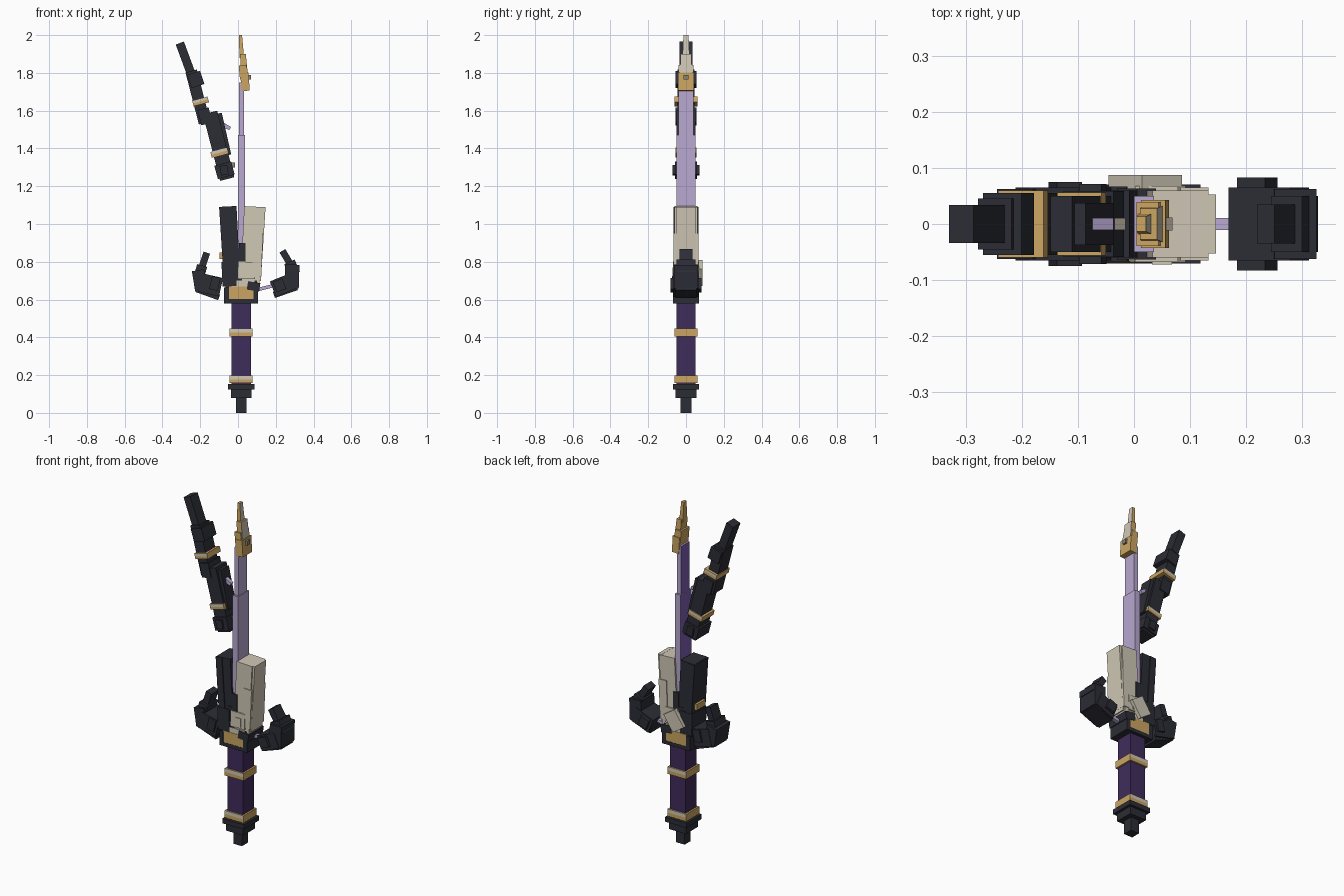
import bpy, bmesh, math
from mathutils import Matrix, Vector

old = bpy.data.objects.get("Cube")
if old:
    bpy.data.objects.remove(old)


def material(name, code):
    """Flat material from an sRGB hex code."""
    srgb = [int(code[i:i + 2], 16) / 255 for i in (0, 2, 4)]
    rgba = [c / 12.92 if c < 0.04 else ((c + 0.055) / 1.055) ** 2.4 for c in srgb] + [1]
    m = bpy.data.materials.new(name)
    m.use_nodes = True
    m.diffuse_color = rgba
    m.node_tree.nodes["Principled BSDF"].inputs["Base Color"].default_value = rgba
    return m


DARK = material("charcoal", "2c2d35")
CREAM = material("cream", "d0c8b6")
GOLD = material("gold", "cba562")
LILAC = material("lilac", "b8a8d0")
PURPLE = material("purple", "7a5cae")
VIOLET = material("deep violet", "3f2c5b")
GREY = material("stud grey", "8c8678")

AXES = {"right": (-1, 0, 0), "left": (1, 0, 0), "front": (0, -1, 0), "back": (0, 1, 0)}


def bar(name, mat, start, end, width, depth, y=0, top=1, paint=None):
    """Box running from start to end in the xz plane; paint recolours single sides."""
    a, b = Vector((start[0], y, start[1])), Vector((end[0], y, end[1]))
    d = b - a
    bm = bmesh.new()
    bmesh.ops.create_cube(bm, size=1)
    for v in bm.verts:
        k = top if v.co.z > 0 else 1
        v.co = Vector((v.co.x * width * k, v.co.y * depth * k, v.co.z * d.length))
    bm.normal_update()
    mesh = bpy.data.meshes.new(name)
    mesh.materials.append(mat)
    for side, colour in (paint or {}).items():
        mesh.materials.append(colour)
        for f in bm.faces:
            if f.normal.dot(Vector(AXES[side])) > 0.9:
                f.material_index = len(mesh.materials) - 1
    bm.to_mesh(mesh)
    bm.free()
    ob = bpy.data.objects.new(name, mesh)
    ob.matrix_world = Matrix.Translation((a + b) / 2) @ Matrix.Rotation(math.atan2(d.x, d.z), 4, 'Y')
    bpy.context.collection.objects.link(ob)
    return ob


def band(name, start, end, width, depth):
    """Gold ring with a pale upper strip on its front and back."""
    mid = (Vector(start) + Vector(end)) / 2
    bar(name + "_lower", GOLD, start, mid, width, depth)
    bar(name + "_upper", GOLD, mid, end, width, depth, paint={"front": CREAM, "back": CREAM})


CX = 0.017  # axis of the handle


def upright(name, mat, z0, z1, width, depth, x=CX, **kw):
    return bar(name, mat, (x, z0), (x, z1), width, depth, **kw)


# Pommel and grip
upright("pommel_tip", DARK, 0, 0.08, 0.056, 0.056)
upright("pommel_block", DARK, 0.08, 0.125, 0.11, 0.11)
upright("pommel_plate", DARK, 0.125, 0.153, 0.14, 0.14)
upright("grip", VIOLET, 0.15, 0.59, 0.102, 0.102)
for label, z in (("lower", 0.157), ("upper", 0.405)):
    band(label + "_grip_ring", (CX, z), (CX, z + 0.042), 0.122, 0.122)

# Guard with gold panels, framed in charcoal
upright("guard_core", DARK, 0.58, 0.70, 0.165, 0.12)
upright("guard_base", DARK, 0.58, 0.602, 0.178, 0.138)
for side in (-1, 1):
    upright("guard_panel", GOLD, 0.602, 0.67, 0.136, 0.012, y=side * 0.062)
    upright("guard_post", DARK, 0.58, 0.665, 0.025, 0.138, x=CX + side * 0.0775)
    upright("guard_trim", CREAM, 0.67, 0.70, 0.14, 0.014, y=side * 0.059)
bar("guard_clip", DARK, (0.05, 0.675), (0.115, 0.665), 0.045, 0.14)
bar("guard_rod", LILAC, (0.1, 0.652), (0.18, 0.672), 0.018, 0.022)

# Split housing round the base of the blade
bar("dark_housing", DARK, (-0.03, 0.68), (-0.052, 1.093), 0.088, 0.12)
bar("dark_housing_rib", DARK, (-0.055, 0.70), (-0.08, 1.09), 0.04, 0.13)
bar("dark_housing_foot", DARK, (-0.045, 0.67), (-0.05, 0.8), 0.075, 0.134)
bar("cream_housing", CREAM, (0.063, 0.69), (0.083, 1.092), 0.1, 0.12)
bar("cream_housing_edge", CREAM, (0.108, 0.70), (0.133, 1.09), 0.026, 0.105)
bar("cream_housing_rib", CREAM, (0.098, 0.72), (0.108, 0.95), 0.05, 0.13)
bar("cream_foot", CREAM, (0.045, 0.71), (0.047, 0.80), 0.09, 0.136)
bar("cream_step", CREAM, (0.05, 0.72), (0.05, 0.77), 0.035, 0.145)
for x in (-0.087, 0.117):
    upright("gold_clasp", GOLD, 0.815, 0.85, 0.022, 0.08, x=x)
upright("core_lower", DARK, 0.70, 0.82, 0.05, 0.126, x=-0.005)
upright("core_upper", DARK, 0.80, 0.90, 0.034, 0.126, x=0.022)
bar("back_plate", CREAM, (-0.01, 0.695), (0.05, 0.785), 0.085, 0.025, y=0.075)

# Blade
upright("blade_lower", LILAC, 0.72, 1.47, 0.036, 0.1, x=0.018, paint={"right": PURPLE})
upright("blade_upper", LILAC, 1.47, 1.75, 0.026, 0.078, x=0.018, paint={"right": PURPLE})

# Stepped tip, pale on its left side
bar("tip_base", GOLD, (0.04, 1.705), (0.034, 1.80), 0.044, 0.086)
pale = {"left": CREAM}
bar("tip_middle", GOLD, (0.035, 1.78), (0.026, 1.9), 0.036, 0.066, top=0.85, paint=pale)
bar("tip_shoulder", GOLD, (0.03, 1.77), (0.024, 1.84), 0.04, 0.078, paint=pale)
bar("tip_point", GOLD, (0.02, 1.88), (0.013, 2.0), 0.024, 0.038, top=0.7, paint=pale)
upright("tip_stud", GREY, 1.765, 1.79, 0.025, 0.024, x=0.056)

# Floating slanted arm
bar("arm_lower", DARK, (-0.148, 1.59), (-0.057, 1.238), 0.078, 0.1)
bar("arm_lower_spine", DARK, (-0.125, 1.58), (-0.075, 1.36), 0.08, 0.075)
bar("arm_lower_cuff", DARK, (-0.081, 1.32), (-0.062, 1.25), 0.092, 0.118)
bar("arm_lower_boss", DARK, (-0.078, 1.31), (-0.069, 1.26), 0.04, 0.142)
bar("arm_middle", DARK, (-0.248, 1.81), (-0.177, 1.535), 0.062, 0.09)
bar("arm_middle_cuff", DARK, (-0.235, 1.80), (-0.212, 1.73), 0.072, 0.11)
bar("arm_joint", DARK, (-0.185, 1.61), (-0.165, 1.53), 0.06, 0.11)
bar("arm_top", DARK, (-0.308, 1.958), (-0.235, 1.76), 0.046, 0.068)
band("arm_upper_band", (-0.194, 1.634), (-0.202, 1.664), 0.084, 0.12)
band("arm_lower_band", (-0.094, 1.363), (-0.102, 1.393), 0.092, 0.112)
bar("arm_prong", LILAC, (-0.11, 1.545), (-0.042, 1.505), 0.02, 0.022)
upright("arm_stud", GREY, 1.30, 1.325, 0.02, 0.022, x=-0.025)

# Wings of the guard
bar("left_wing_root", DARK, (0.185, 0.655), (0.295, 0.70), 0.088, 0.13)
bar("left_wing_boss", DARK, (0.195, 0.665), (0.245, 0.685), 0.06, 0.166)
bar("left_wing_base", DARK, (0.19, 0.625), (0.312, 0.667), 0.035, 0.11)
bar("left_wing_elbow", DARK, (0.284, 0.66), (0.288, 0.785), 0.075, 0.125)
bar("left_wing_wrist", DARK, (0.30, 0.735), (0.272, 0.80), 0.06, 0.1)
bar("left_wing_horn", DARK, (0.285, 0.775), (0.235, 0.858), 0.036, 0.07)
bar("right_wing_root", DARK, (-0.09, 0.665), (-0.2, 0.69), 0.1, 0.13)
bar("right_wing_boss", DARK, (-0.10, 0.68), (-0.145, 0.69), 0.07, 0.15)
bar("right_wing_base", DARK, (-0.10, 0.612), (-0.22, 0.655), 0.032, 0.11)
bar("right_wing_elbow", DARK, (-0.195, 0.65), (-0.212, 0.755), 0.065, 0.125)
bar("right_wing_wrist", DARK, (-0.212, 0.70), (-0.19, 0.78), 0.055, 0.1)
bar("right_wing_horn", DARK, (-0.198, 0.75), (-0.165, 0.848), 0.036, 0.07)
